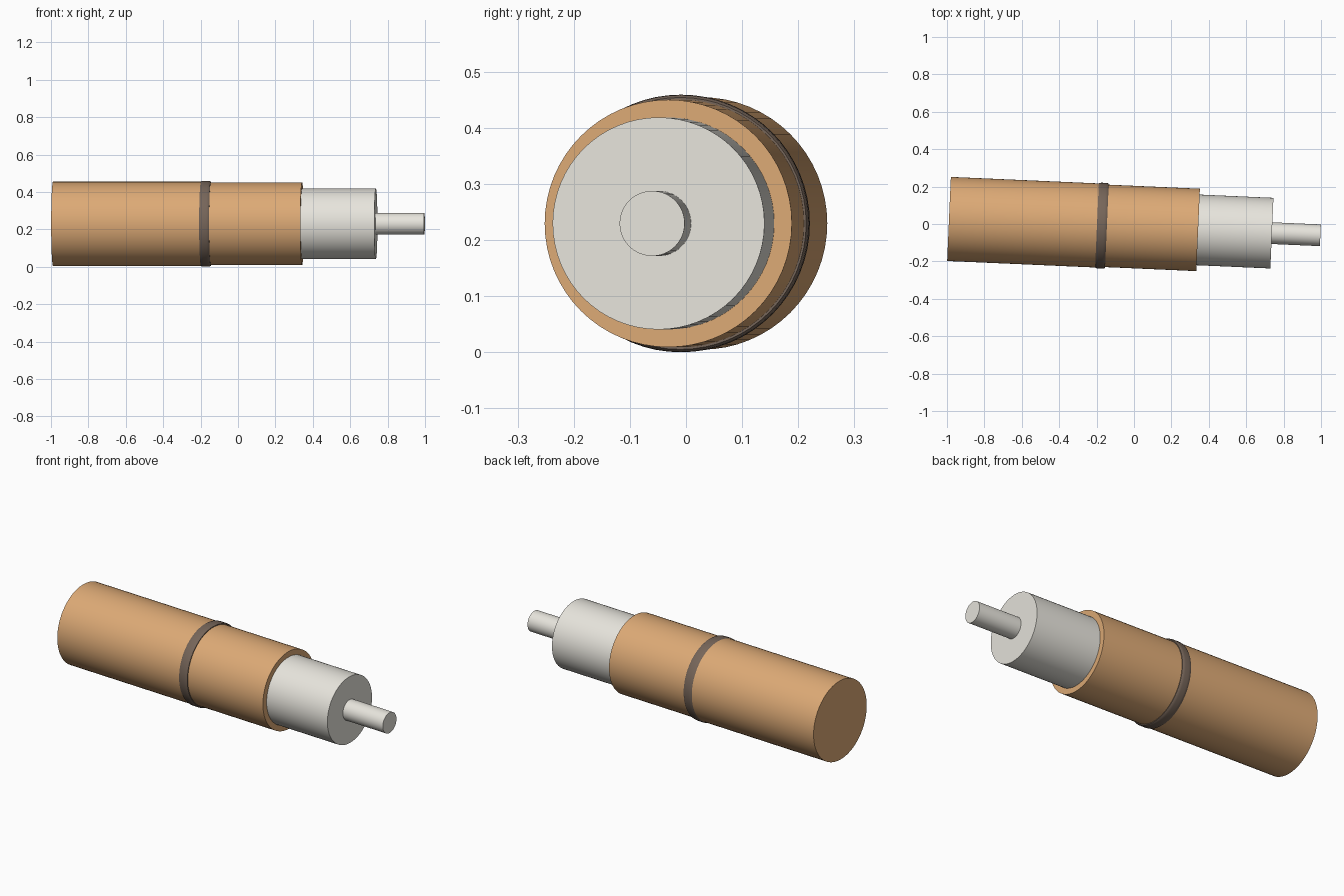
import bpy, bmesh, math
from mathutils import Matrix

if "Cube" in bpy.data.objects:
    bpy.data.objects.remove(bpy.data.objects["Cube"])

SEG = 64
# shared axis: lies flat, turned slightly clockwise seen from above
AXIS = (Matrix.Translation((0, -0.0165, 0.2295))
        @ Matrix.Rotation(math.atan(-0.044), 4, 'Z'))


def material(name, rgb):
    m = bpy.data.materials.new(name)
    m.diffuse_color = (*rgb, 1)
    m.use_nodes = True
    m.node_tree.nodes["Principled BSDF"].inputs["Base Color"].default_value = m.diffuse_color
    return m


def lathe(name, profile, mat):
    """Closed solid turned about the axis from (position, radius) points."""
    bm = bmesh.new()
    rings = []
    for x, r in profile:
        rings.append([bm.verts.new((x, r * math.cos(2 * math.pi * i / SEG),
                                    r * math.sin(2 * math.pi * i / SEG)))
                      for i in range(SEG)])
    for a, b in zip(rings, rings[1:]):
        for i in range(SEG):
            j = (i + 1) % SEG
            bm.faces.new((a[i], a[j], b[j], b[i]))
    bm.faces.new(rings[0])
    bm.faces.new(rings[-1])
    bmesh.ops.recalc_face_normals(bm, faces=bm.faces)
    bm.transform(AXIS)
    me = bpy.data.meshes.new(name)
    bm.to_mesh(me)
    bm.free()
    ob = bpy.data.objects.new(name, me)
    bpy.context.collection.objects.link(ob)
    me.materials.append(mat)
    bpy.ops.object.select_all(action='DESELECT')
    ob.select_set(True)
    bpy.context.view_layer.objects.active = ob
    bpy.ops.object.shade_smooth_by_angle(angle=math.radians(40))


copper = material("copper", (0.72, 0.40, 0.18))
dark = material("dark_brown", (0.18, 0.13, 0.10))
pale = material("off_white", (0.80, 0.78, 0.72))

# long rear barrel and slightly slimmer front sleeve
lathe("rear_barrel", [(-0.99, 0.225), (-0.17, 0.225)], copper)
lathe("front_sleeve", [(-0.17, 0.2205), (0.343, 0.2205)], copper)

# rounded dark ring covering the joint
lathe("joint_ring", [(-0.199, 0.2245), (-0.193, 0.2285), (-0.183, 0.2295),
                     (-0.161, 0.2295), (-0.151, 0.2285), (-0.145, 0.2245)], dark)

# pale nose and thin end pin
lathe("nose", [(0.30, 0.189), (0.738, 0.189)], pale)
lathe("end_pin", [(0.70, 0.058), (0.9975, 0.058)], pale)
